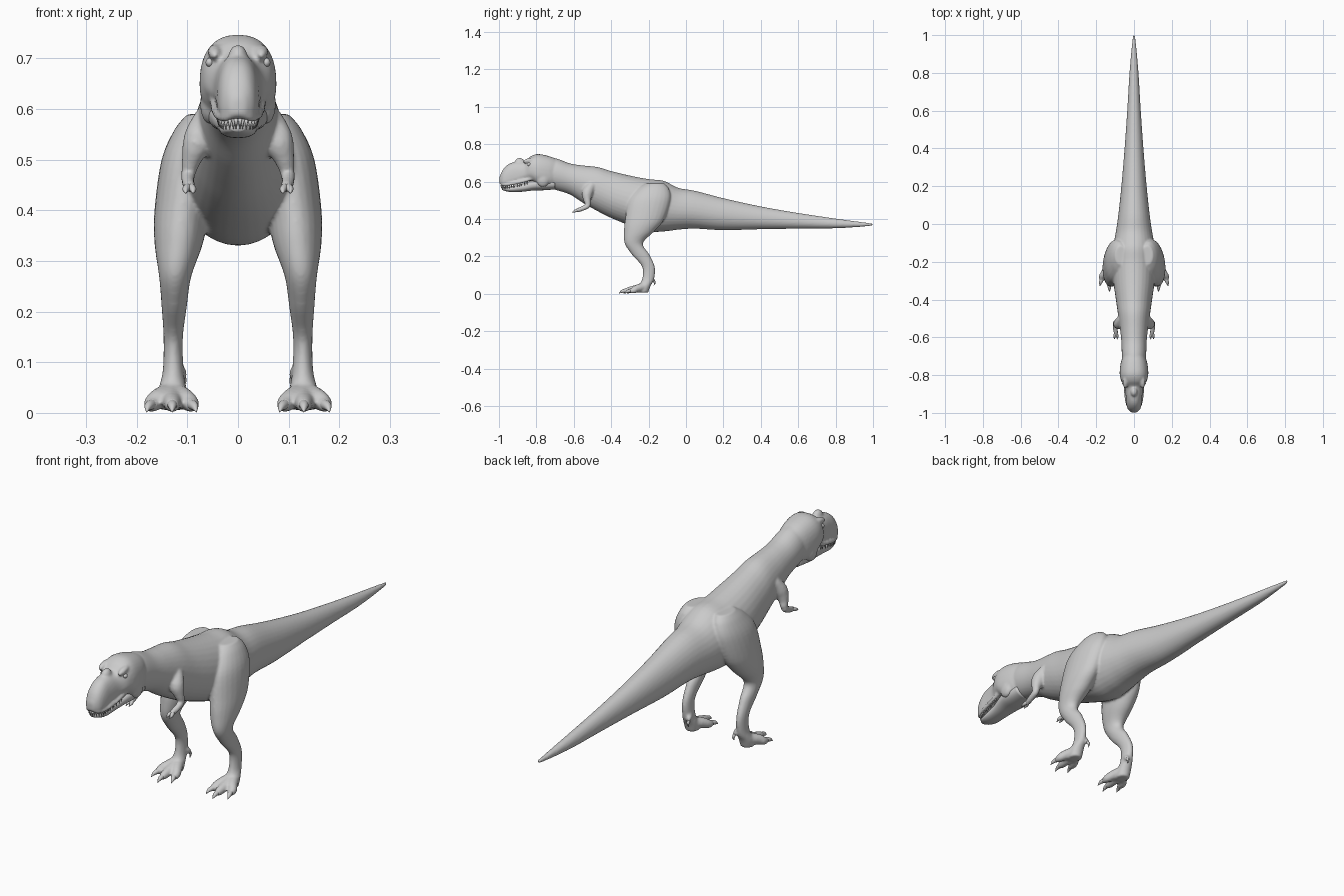
import bpy, bmesh, math
from mathutils import Vector, Matrix

TAU = math.tau


def spline(keys, steps=5):
    """Catmull-Rom resampling of rows of numbers."""
    out = []
    for i in range(len(keys) - 1):
        a, b, c, d = (keys[max(0, min(len(keys) - 1, i + k))] for k in (-1, 0, 1, 2))
        for s in range(steps):
            t = s / steps
            out.append([0.5 * (2 * q + (r - p) * t + (2 * p - 5 * q + 4 * r - w) * t * t
                               + (3 * q - p - 3 * r + w) * t ** 3)
                        for p, q, r, w in zip(a, b, c, d)])
    out.append(list(keys[-1]))
    return out


def loft(bm, rings):
    rows = [[bm.verts.new(p) for p in ring] for ring in rings]
    n = len(rows[0])
    for a, b in zip(rows, rows[1:]):
        for i in range(n):
            bm.faces.new((a[i], a[(i + 1) % n], b[(i + 1) % n], b[i]))
    bm.faces.new(rows[0][::-1])
    bm.faces.new(rows[-1])


def long_loft(bm, keys, n=32, power=1.0):
    """Sections along y: (y, top, bottom, half width, height of widest point 0-1)."""
    rings = []
    for y, top, bot, w, mid in spline(keys):
        zc, ring = bot + (top - bot) * mid, []
        for i in range(n):
            c, s = math.cos(TAU * i / n), math.sin(TAU * i / n)
            x = math.copysign(abs(c) ** power, c) * max(w, .001)
            z = math.copysign(abs(s) ** power, s) * ((top - zc) if s > 0 else (zc - bot))
            ring.append((x, y, zc + z))
        rings.append(ring)
    loft(bm, rings)


def leg_loft(bm, keys, side, n=24):
    """Horizontal sections: (z, x, y, radius x, radius y)."""
    loft(bm, [[(side * (x + rx * math.cos(TAU * i / n)), y + ry * math.sin(TAU * i / n), z)
               for i in range(n)] for z, x, y, rx, ry in spline(keys)])


def tube(bm, keys, side=1, n=12, steps=4):
    """Round sweep through (x, y, z, radius)."""
    pts = spline(keys, steps)
    pos = [Vector((side * p[0], p[1], p[2])) for p in pts]
    rings = []
    for i, p in enumerate(pos):
        t = (pos[min(i + 1, len(pos) - 1)] - pos[max(i - 1, 0)]).normalized()
        q = t.to_track_quat('Z', 'Y')
        r = max(pts[i][3], .0006)
        rings.append([p + q @ Vector((r * math.cos(TAU * k / n), r * math.sin(TAU * k / n), 0))
                      for k in range(n)])
    loft(bm, rings)


def ball(bm, loc, size, rot=0.0):
    m = Matrix.Translation(loc) @ Matrix.Rotation(rot, 4, 'X') @ Matrix.Diagonal((*size, 1))
    bmesh.ops.create_uvsphere(bm, u_segments=16, v_segments=10, radius=1, matrix=m)


def finish(bm, name, voxel=0, smooth=0):
    bmesh.ops.recalc_face_normals(bm, faces=bm.faces)
    for f in bm.faces:
        f.smooth = True
    me = bpy.data.meshes.new(name)
    bm.to_mesh(me)
    bm.free()
    ob = bpy.data.objects.new(name, me)
    bpy.context.collection.objects.link(ob)
    if voxel:
        m = ob.modifiers.new("blend", 'REMESH')
        m.mode, m.voxel_size, m.use_smooth_shade = 'VOXEL', voxel, True
        s = ob.modifiers.new("relax", 'SMOOTH')
        s.factor, s.iterations = .5, smooth
    return ob


# Torso, neck and tail
body = bmesh.new()
long_loft(body, [
    (-.77, .725, .575, .055, .5), (-.70, .725, .556, .064, .5), (-.62, .697, .53, .067, .5),
    (-.55, .686, .485, .075, .5), (-.47, .677, .44, .086, .48), (-.40, .656, .405, .096, .46),
    (-.30, .632, .365, .11, .45), (-.20, .613, .333, .116, .45), (-.12, .604, .333, .11, .46),
    (-.04, .566, .343, .096, .46), (.05, .55, .348, .083, .46), (.2, .511, .34, .067, .46),
    (.4, .467, .345, .05, .45), (.6, .432, .348, .036, .45), (.8, .402, .35, .024, .45),
    (.95, .382, .359, .011, .5), (1.0, .376, .365, .005, .5)])

# Skull with deep cheeks and a narrow muzzle
long_loft(body, [
    (-.68, .715, .57, .05, .5), (-.73, .735, .565, .069, .45), (-.79, .747, .578, .076, .42),
    (-.83, .735, .602, .068, .42), (-.865, .708, .602, .05, .35), (-.91, .706, .592, .044, .25),
    (-.95, .692, .583, .041, .25), (-.98, .662, .58, .033, .25), (-.998, .622, .588, .014, .4)],
    power=.85)
ball(body, (0, -.89, .703), (.019, .026, .024), .4)

for sd in (1, -1):
    # Brow ridges, cheeks and lip
    ball(body, (sd * .046, -.838, .713), (.014, .034, .013), .25)
    ball(body, (sd * .055, -.765, .61), (.02, .035, .04))
    tube(body, [(.05, -.79, .628, .008), (.046, -.86, .605, .009), (.04, -.93, .589, .009),
                (.026, -.975, .583, .008), (.01, -.99, .588, .006)], sd)
    # Hind legs
    leg_loft(body, [
        (.59, .07, -.165, .03, .05), (.56, .08, -.175, .045, .085), (.5, .096, -.195, .055, .112),
        (.4, .111, -.22, .054, .105), (.335, .117, -.25, .048, .082), (.27, .124, -.279, .032, .049),
        (.21, .126, -.243, .025, .047), (.145, .128, -.201, .019, .034),
        (.08, .128, -.202, .021, .032), (.04, .13, -.222, .029, .032), (.006, .13, -.23, .027, .028)], sd)
    # Toes
    for tx, ty in ((.13, -.332), (.17, -.302), (.093, -.308)):
        mx = .13 + (tx - .13) * .65
        tube(body, [(.13, -.215, .04, .024), (mx, -.262, .028, .021), (tx, ty + .022, .018, .017),
                    (tx, ty, .014, .011)], sd)
    tube(body, [(.12, -.195, .085, .014), (.112, -.18, .078, .012), (.109, -.172, .066, .007)], sd)
    # Arms
    tube(body, [(.062, -.50, .585, .024), (.078, -.527, .54, .031), (.092, -.528, .5, .02),
                (.098, -.524, .473, .015), (.099, -.548, .458, .013), (.096, -.575, .448, .012),
                (.096, -.588, .444, .009)], sd)
finish(body, "body", .0052, 5)

# Lower jaw
jaw = bmesh.new()
long_loft(jaw, [
    (-.70, .62, .558, .052, .5), (-.77, .622, .553, .059, .5), (-.82, .607, .552, .052, .55),
    (-.87, .59, .546, .041, .55), (-.93, .574, .543, .036, .6), (-.965, .57, .549, .027, .6),
    (-.983, .568, .556, .012, .5)], power=.85)
finish(jaw, "lower_jaw")

# Teeth
teeth = bmesh.new()
row = spline([(.043, -.85, .598), (.039, -.92, .584), (.03, -.965, .576), (.004, -.988, .577)], 4)
for sd in (1, -1):
    for k, (x, y, z) in enumerate(row):
        tube(teeth, [(x, y, z + .004, .0045), (x * .98, y + .001, z - .016, .0006)], sd, 6, 2)
    for x, y, z in row[3::2]:
        tube(teeth, [(x * .85, y + .012, z - .014, .004), (x * .85, y + .01, z + .004, .0006)], sd, 6, 2)
finish(teeth, "teeth")

# Claws on toes and fingers
claws = bmesh.new()
for sd in (1, -1):
    for tx, ty, dx in ((.13, -.332, 0), (.17, -.302, .007), (.093, -.308, -.007)):
        tube(claws, [(tx, ty + .01, .017, .0105), (tx + dx, ty - .01, .013, .008),
                     (tx + dx * 1.5, ty - .026, .002, .001)], sd)
    tube(claws, [(.109, -.173, .07, .007), (.107, -.167, .058, .005), (.107, -.172, .045, .001)], sd)
    for fx in (.089, .103):
        tube(claws, [(.096, -.575, .448, .008), (fx, -.594, .442, .007),
                     (fx, -.61, .434, .001)], sd)
finish(claws, "claws")

# Eyes and nostril rims
eyes, rims = bmesh.new(), bmesh.new()
for sd in (1, -1):
    ball(eyes, (sd * .056, -.84, .692), (.008, .01, .009))
    loop = [(.019 + .003 * math.cos(a), -.969 - .003 * math.cos(a) - .004 * math.sin(a) * -1,
             .652 + .008 * math.sin(a), .0025) for a in (TAU * i / 10 for i in range(11))]
    tube(rims, loop, sd, 6, 1)
finish(eyes, "eyes")
finish(rims, "nostril_rims")
